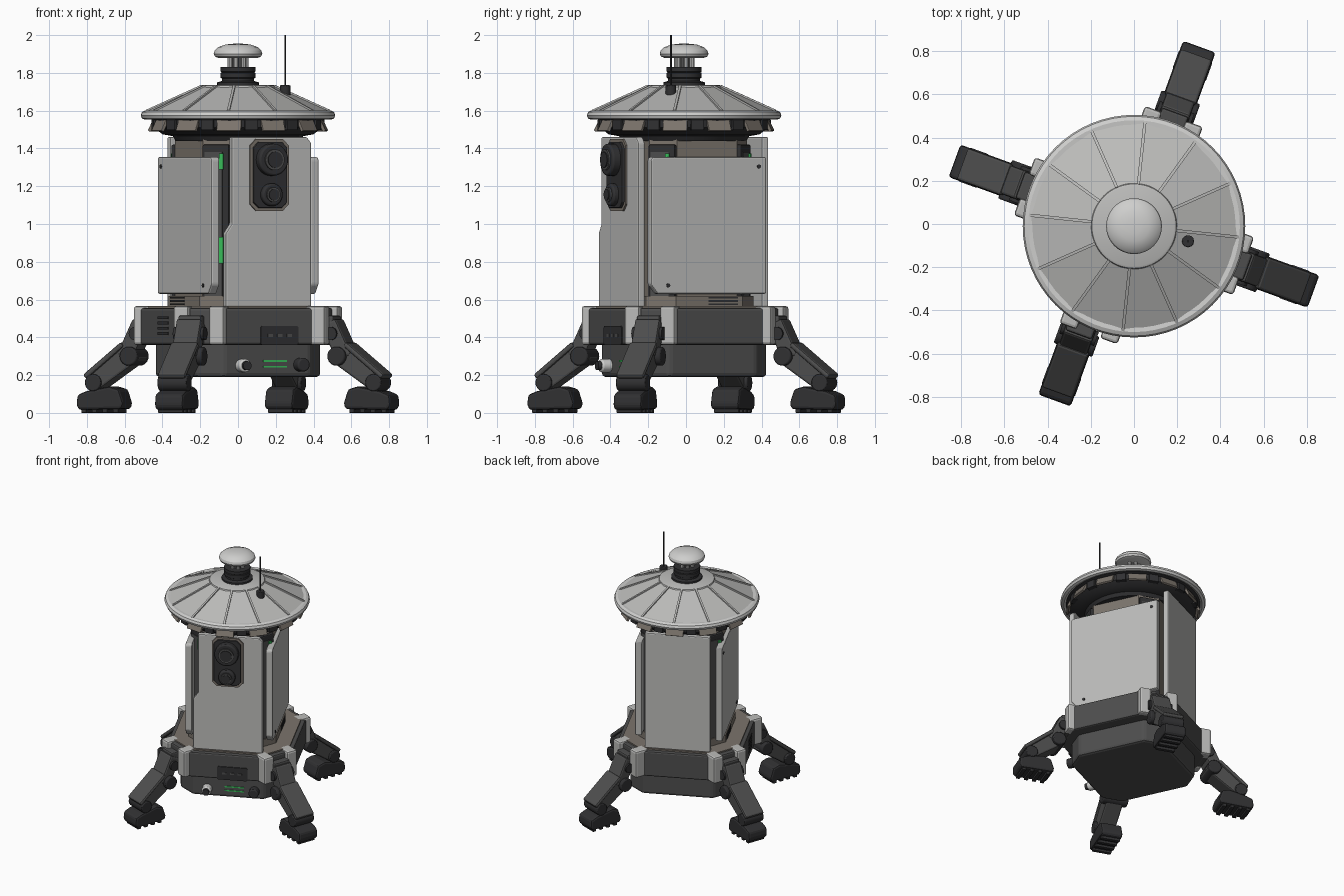
import bpy, bmesh
from math import radians, pi, cos, sin, atan2, hypot
from mathutils import Matrix, Vector

cube = bpy.data.objects.get("Cube")
if cube:
    bpy.data.objects.remove(cube, do_unlink=True)


def material(name, r, g, b):
    m = bpy.data.materials.new(name)
    m.use_nodes = True
    m.diffuse_color = (r, g, b, 1)
    m.node_tree.nodes["Principled BSDF"].inputs["Base Color"].default_value = (r, g, b, 1)
    return m


PANEL = material("panel grey", .5, .5, .49)
WHITE = material("cap white", .62, .62, .61)
DARK = material("dark grey", .075, .075, .075)
BLACK = material("joint black", .03, .03, .032)
TAN = material("warm grey", .2, .175, .15)
GREEN = material("light green", .04, .5, .1)

CENTRE = Matrix.Translation((0, -.01, 0))
FRONT, BACK, SIDES, CORNERS = 295, 115, (25, 205), (70, 160, 250, 340)


def spot(angle, r=0, t=0, z=0, tilt=0):
    """Place at a compass angle: r outward, t sideways, z up, tilt downward."""
    return (CENTRE @ Matrix.Rotation(radians(angle), 4, 'Z')
            @ Matrix.Translation((r, t, z)) @ Matrix.Rotation(tilt, 4, 'Y'))


def finish(name, bm, mat, place=CENTRE, bevel=0, smooth=True):
    bmesh.ops.recalc_face_normals(bm, faces=bm.faces)
    me = bpy.data.meshes.new(name)
    bm.to_mesh(me)
    bm.free()
    me.materials.append(mat)
    if smooth:
        me.shade_smooth()
        me.set_sharp_from_angle(angle=radians(30))
    ob = bpy.data.objects.new(name, me)
    bpy.context.collection.objects.link(ob)
    ob.matrix_world = place
    if bevel:
        mod = ob.modifiers.new("Bevel", 'BEVEL')
        mod.width, mod.segments, mod.limit_method = bevel, 2, 'ANGLE'
    return ob


def box(name, place, size, mat, bevel=0):
    bm = bmesh.new()
    bmesh.ops.create_cube(bm, size=1, matrix=Matrix.Diagonal((*size, 1)))
    return finish(name, bm, mat, place, bevel, False)


def cyl(name, place, radius, length, mat, axis='Z', segs=24, bevel=0):
    bm = bmesh.new()
    turn = {'X': Matrix.Rotation(pi / 2, 4, 'Y'), 'Y': Matrix.Rotation(pi / 2, 4, 'X'),
            'Z': Matrix.Identity(4)}[axis]
    bmesh.ops.create_cone(bm, cap_ends=True, segments=segs, radius1=radius,
                          radius2=radius, depth=length, matrix=turn)
    return finish(name, bm, mat, place, bevel)


def prism(name, outline, depth, mat, place=CENTRE, bevel=0):
    """Extrude a closed outline of 3D points along a depth vector."""
    bm = bmesh.new()
    face = bm.faces.new([bm.verts.new(p) for p in outline])
    new = bmesh.ops.extrude_face_region(bm, geom=[face])["geom"]
    bmesh.ops.translate(bm, vec=depth, verts=[v for v in new if isinstance(v, bmesh.types.BMVert)])
    return finish(name, bm, mat, place, bevel, False)


def lathe(name, profile, mat, segs=64, place=CENTRE, smooth=True):
    bm = bmesh.new()
    vs = [bm.verts.new((r, 0, z)) for r, z in profile]
    es = [bm.edges.new(p) for p in zip(vs, vs[1:])]
    bmesh.ops.spin(bm, geom=vs + es, cent=(0, 0, 0), axis=(0, 0, 1), angle=2 * pi,
                   steps=segs, use_duplicate=False)
    bmesh.ops.remove_doubles(bm, verts=bm.verts, dist=1e-4)
    return finish(name, bm, mat, place, 0, smooth)


def octagon(name, a, b, cut, z0, z1, mat, bevel=0):
    pts = []
    for sx, sy in ((1, 1), (-1, 1), (-1, -1), (1, -1)):
        pair = [(sx * a, sy * (b - cut), z0), (sx * (a - cut), sy * b, z0)]
        pts += pair if sx * sy > 0 else pair[::-1]
    return prism(name, pts, (0, 0, z1 - z0), mat, spot(SIDES[0]), bevel)


def plate(name, angle, r0, r1, outline, mat, bevel=0, t=0, z=0):
    """Upright panel: outline of (sideways, up) points, between two radii."""
    return prism(name, [(r0, y, h) for y, h in outline], (r1 - r0, 0, 0), mat,
                 spot(angle, 0, t, z), bevel)


# Base hull, deck and inner core
octagon("lower_hull", .365, .365, .11, .19, .38, DARK, .02)
octagon("upper_hull", .45, .43, .16, .36, .555, DARK, .012)
octagon("deck", .42, .4, .15, .55, .565, TAN)
octagon("core_skirt", .315, .315, .12, .56, .62, TAN)
octagon("core", .285, .285, .11, .56, 1.46, TAN)

# Front and back panels
plate("front_panel", FRONT, .345, .385,
      [(-.25, .56), (.25, .56), (.25, 1.43), (.225, 1.46), (-.215, 1.46),
       (-.215, 1.0), (-.25, .95)], PANEL, .008)
plate("back_panel", BACK, .345, .385,
      [(-.235, .56), (.235, .56), (.235, 1.46), (-.235, 1.46)], PANEL, .008)

# Side panels, mirrored, with the clipped lower corner toward the front
for angle, s in zip(SIDES, (1, -1)):
    plate("side_panel", angle, .265, .315,
          [(-s * .34, .68), (-s * .3, .63), (s * .335, .63), (s * .335, 1.355),
           (-s * .33, 1.355), (-s * .34, 1.34)], PANEL, .014)
    for t, z in ((.29, 1.305), (-.24, .675)):
        cyl("panel_bolt", spot(angle, .315, s * t, z), .011, .008, BLACK, 'X', 10)
    for k in range(3):
        box("skirt_vent", spot(angle, .316, s * .08, .575 + k * .017), (.006, .17, .009), BLACK)

# Corner columns with status lights
for angle in CORNERS:
    box("corner_column", spot(angle, .26, 0, 1), (.18, .15, .84), BLACK, .008)
    box("column_inlay", spot(angle, .35, -.01, 1), (.008, .1, .76), DARK)
    for z, h in ((1.33, .085), (.86, .14)):
        box("status_light", spot(angle, .353, .035, z), (.018, .022, h), GREEN)

# Twin camera unit
def clipped(w, h, c):
    return [(-w, c - h), (c - w, -h), (w - c, -h), (w, c - h),
            (w, h - c), (w - c, h), (c - w, h), (-w, h - c)]

plate("camera_frame", FRONT, .38, .395, clipped(.113, .19, .035), TAN, 0, 0, 1.26)
plate("camera_housing", FRONT, .38, .41, clipped(.098, .175, .03), BLACK, .005, 0, 1.26)
for z, rad, reach in ((1.34, .085, .455), (1.155, .06, .44)):
    cyl("camera_barrel", spot(FRONT, reach - .03, 0, z), rad, .06, BLACK, 'X', 32, .01)
    cyl("camera_ring", spot(FRONT, reach, 0, z), rad * .65, .02, DARK, 'X', 32)
    cyl("camera_lens", spot(FRONT, reach + .006, 0, z), rad * .5, .02, BLACK, 'X', 32)

# Roof: rim, faceted cone, seams and underside
lathe("roof_rim", [(.47, 1.56), (.49, 1.552), (.508, 1.558), (.515, 1.575), (.508, 1.593),
                   (.49, 1.602), (.47, 1.6)], WHITE)
lathe("roof_cone", [(.492, 1.595), (.19, 1.73)], PANEL, 12, spot(-6), False)
lathe("roof_crown", [(.2, 1.72), (.195, 1.732), (.185, 1.737), (.0, 1.737)], PANEL)
lathe("roof_underside", [(0, 1.44), (.33, 1.44), (.345, 1.465), (.40, 1.475), (.445, 1.51),
                         (.45, 1.55), (.49, 1.562)], BLACK)
slope = atan2(.135, .30)
for k in range(12):
    a = -6 + 30 * k
    box("roof_seam", spot(a, .34, 0, 1.664, slope), (.32, .014, .014), PANEL)
    box("eave_plate", spot(a, .452, 0, 1.52, -.45), (.018, .13, .065), TAN, .004)
    box("eave_block", spot(a + 15, .435, 0, 1.525), (.05, .07, .055), BLACK, .004)

# Neck, posts and domed cap
lathe("neck", [(.11, 1.73), (.11, 1.75), (.085, 1.757), (.085, 1.77), (.093, 1.775), (.093, 1.8),
               (.086, 1.803), (.093, 1.807), (.093, 1.83), (.0, 1.83)], BLACK, 40)
cyl("neck_core", spot(0, 0, 0, 1.86), .03, .08, DARK)
for k in range(6):
    cyl("neck_post", spot(15 + 60 * k, .043, 0, 1.86), .013, .07, WHITE, segs=10)
lathe("domed_cap", [(0, 1.88), (.105, 1.88), (.122, 1.886), (.129, 1.9), (.124, 1.918), (.105, 1.936),
                    (.07, 1.949), (.035, 1.954), (0, 1.955)], WHITE, 48)

# Antenna
cyl("antenna_base", Matrix.Translation((.25, -.08, 1.705)), .028, .06, BLACK, segs=12, bevel=.005)
cyl("antenna_rod", Matrix.Translation((.25, -.08, 1.86)), .005, .28, BLACK, segs=8)

# Hull fittings
plate("front_socket", FRONT, .42, .437, clipped(.11, .05, .008), BLACK, 0, .04, .41)
for k in (-1, 0, 1):
    box("socket_slot", spot(FRONT, .437, .04 + k * .055, .41), (.006, .03, .014), DARK)
for z in (.245, .275):
    box("front_light_strip", spot(FRONT, .366, .045, z), (.008, .14, .009), GREEN)
cyl("pale_nozzle", spot(FRONT, .385, -.15, .25), .035, .07, WHITE, 'X', 20, .008)
cyl("nozzle_tip", spot(FRONT, .425, -.15, .25), .024, .03, BLACK, 'X', 20)
cyl("dark_knob", spot(FRONT, .385, .19, .255), .036, .07, BLACK, 'X', 20, .008)
for k in range(4):
    box("side_vent", spot(SIDES[1], .45, .03, .42 + k * .028), (.008, .13, .014), BLACK)


def limb(name, angle, t, start, end, width, thick, mat):
    (r0, z0), (r1, z1) = start, end
    place = spot(angle, (r0 + r1) / 2, t, (z0 + z1) / 2, atan2(z0 - z1, r1 - r0))
    return box(name, place, (hypot(r1 - r0, z1 - z0), width, thick), mat, .012)


# Four legs with brackets
for angle in CORNERS:
    t = -.07 if angle == 250 else 0
    for s in (-1, 1):
        box("bracket_flange", spot(angle, .485, t * .4 + s * .1, .463), (.11, .085, .205), PANEL, .014)
    box("hip_mount", spot(angle, .5, t, .44), (.12, .13, .15), DARK, .01)
    limb("upper_leg", angle, t, (.53, .48), (.62, .29), .14, .09, DARK)
    cyl("hip_pin", spot(angle, .55, t, .42), .035, .17, BLACK, 'Y')
    cyl("knee_joint", spot(angle, .585, t, .3), .05, .19, BLACK, 'Y', bevel=.008)
    limb("lower_leg", angle, t, (.56, .33), (.8, .165), .13, .11, DARK)
    limb("shin_guard", angle, t, (.625, .365), (.84, .19), .155, .03, DARK)
    cyl("ankle_joint", spot(angle, .79, t, .16), .045, .165, BLACK, 'Y', bevel=.006)
    plate_side = [(.63, .02), (.87, .015), (.885, .04), (.88, .095), (.83, .115),
                  (.7, .14), (.645, .125), (.62, .05)]
    prism("foot", [(r, -.08, z) for r, z in plate_side], (0, .16, 0), BLACK,
          spot(angle, 0, t), .016)
    for k in range(4):
        box("foot_tread", spot(angle, .665 + k * .06, t, .015), (.028, .14, .03), BLACK, .004)
